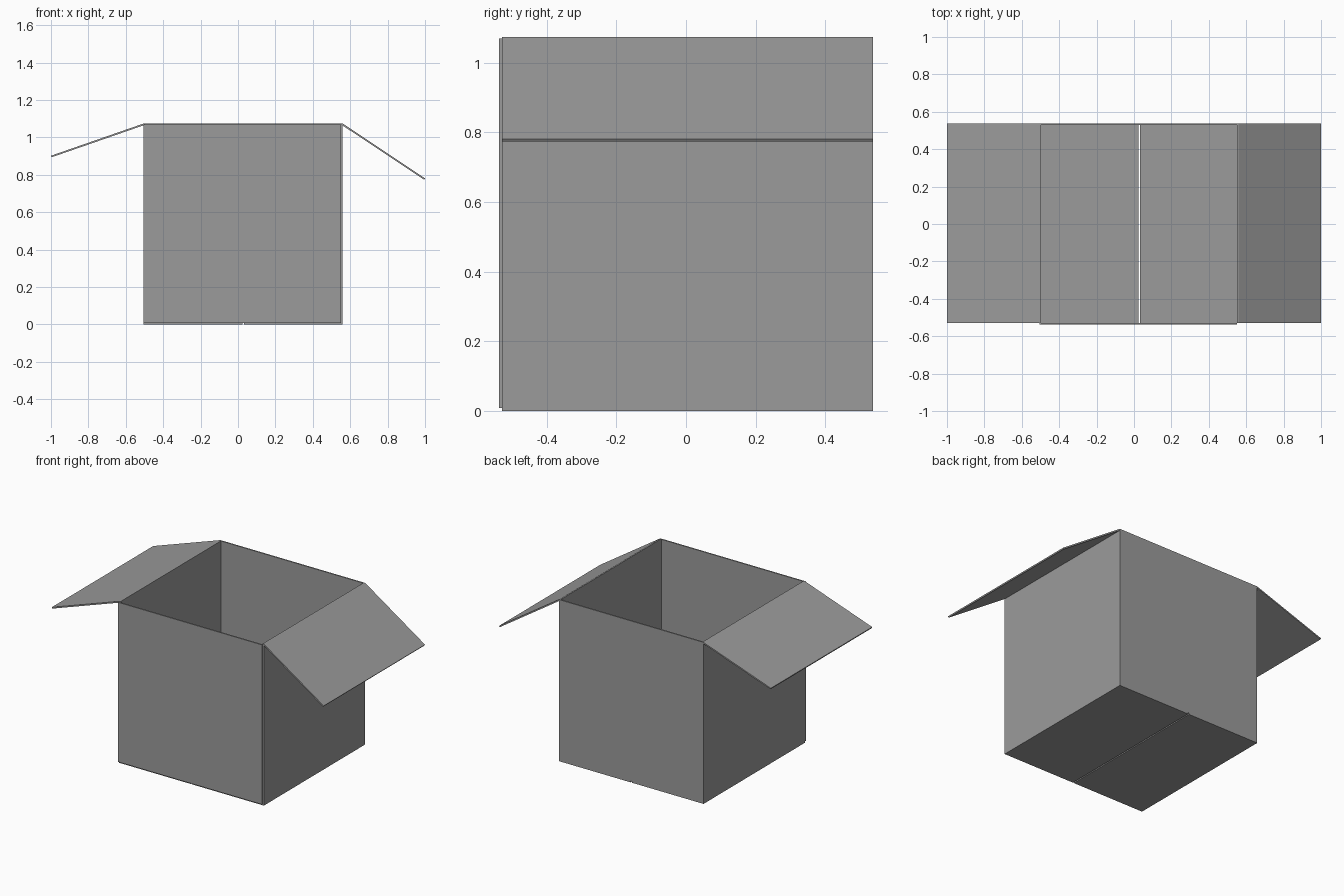
import bpy
import math
from mathutils import Matrix, Vector

if "Cube" in bpy.data.objects:
    bpy.data.objects.remove(bpy.data.objects["Cube"])

# Single plain grey card colour
card = bpy.data.materials.new("grey card")
card.use_nodes = True
GREY = (0.33, 0.33, 0.33, 1)
card.diffuse_color = GREY
card.node_tree.nodes["Principled BSDF"].inputs["Base Color"].default_value = GREY

T = 0.009                       # card thickness
LEFT, RIGHT = -0.505, 0.56      # outer x of the side walls
FRONT, BACK = -0.537, 0.537     # outer y of the front and back walls
TOP = 1.074
SEAM = 0.027                    # middle of the gap between bottom flaps


def panel(name, low, high):
    """Box panel between two opposite corners."""
    low, high = Vector(low), Vector(high)
    bpy.ops.mesh.primitive_cube_add(size=1)
    ob = bpy.context.object
    ob.name = name
    ob.data.transform(Matrix.Translation((low + high) / 2) @ Matrix.Diagonal((*(high - low), 1)))
    ob.data.materials.append(card)
    return ob


def top_flap(name, hinge_x, tip_x, drop):
    """Open flap, hinged at the rim and hanging down by drop at its tip."""
    run = tip_x - hinge_x
    length = math.hypot(run, drop)
    side = math.copysign(1, run)
    ob = panel(name, (min(0, side * length), FRONT + T, -T),
               (max(0, side * length), BACK, 0))
    ob.location = (hinge_x, 0, TOP)
    ob.rotation_euler.y = side * math.atan2(drop, abs(run))


# Walls
panel("front_wall", (LEFT, FRONT, T), (RIGHT - T, FRONT + T, TOP - 0.004))
panel("back_wall", (LEFT + T, BACK - T, T), (RIGHT - T, BACK, TOP))
panel("right_wall", (LEFT, FRONT + T, T), (LEFT + T, BACK, TOP))
panel("left_wall", (RIGHT - T, FRONT + T, T), (RIGHT, BACK, TOP))

# Bottom flaps, with a narrow open seam
panel("right_bottom_flap", (LEFT, FRONT + T, 0), (SEAM - 0.004, BACK, T))
panel("left_bottom_flap", (SEAM + 0.004, FRONT + T, 0), (RIGHT, BACK, T))

# Open top flaps
top_flap("right_top_flap", LEFT, -1.0, 0.172)
top_flap("left_top_flap", RIGHT, 1.0, 0.293)
